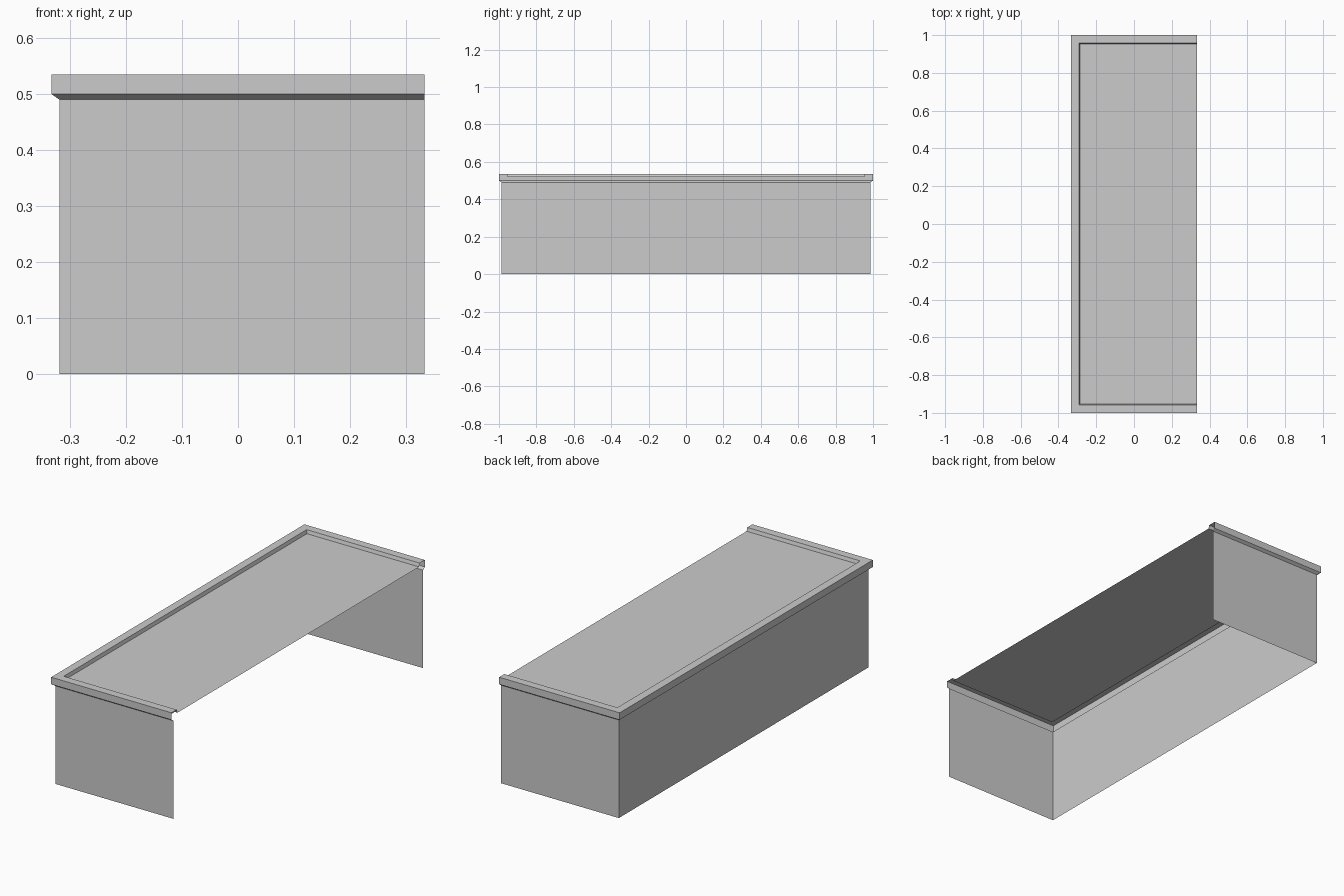
import bpy

cube = bpy.data.objects.get("Cube")
if cube:
    bpy.data.objects.remove(cube, do_unlink=True)

HALF_X, HALF_Y = 0.333, 1.0

grey = bpy.data.materials.new("plain_grey")
grey.use_nodes = True
colour = (0.6, 0.6, 0.6, 1)
grey.diffuse_color = colour
grey.node_tree.nodes["Principled BSDF"].inputs["Base Color"].default_value = colour


def make_object(name, verts, faces):
    mesh = bpy.data.meshes.new(name)
    mesh.from_pydata(verts, [], faces)
    mesh.materials.append(grey)
    obj = bpy.data.objects.new(name, mesh)
    bpy.context.collection.objects.link(obj)
    return obj


def u_path(inset, z):
    """Three-sided outline, open towards +x, moved in from the rim edge."""
    x, y = -HALF_X + inset, HALF_Y - inset
    return [(HALF_X, y, z), (x, y, z), (x, -y, z), (HALF_X, -y, z)]


def u_sweep(name, profile):
    """Carry a profile of (inset, height) points round the three sides."""
    verts = [p for inset, z in profile for p in u_path(inset, z)]
    faces = []
    for row in range(len(profile) - 1):
        for i in range(3):
            a = row * 4 + i
            faces.append((a, a + 1, a + 5, a + 4))
    return make_object(name, verts, faces)


WALL_TOP = (0.014, 0.49)
DECK = (0.046, 0.518)

# Thin outer walls on three sides
u_sweep("outer_walls", [(0.014, 0), WALL_TOP])

# Hollow rim: sloped underside, upright face, flat top, inner drop to the deck
u_sweep("roof_rim", [WALL_TOP, (0, 0.5), (0, 0.535), (0.041, 0.535), DECK])

# Recessed flat roof
make_object("roof_deck", u_path(*DECK), [(0, 1, 2, 3)])
